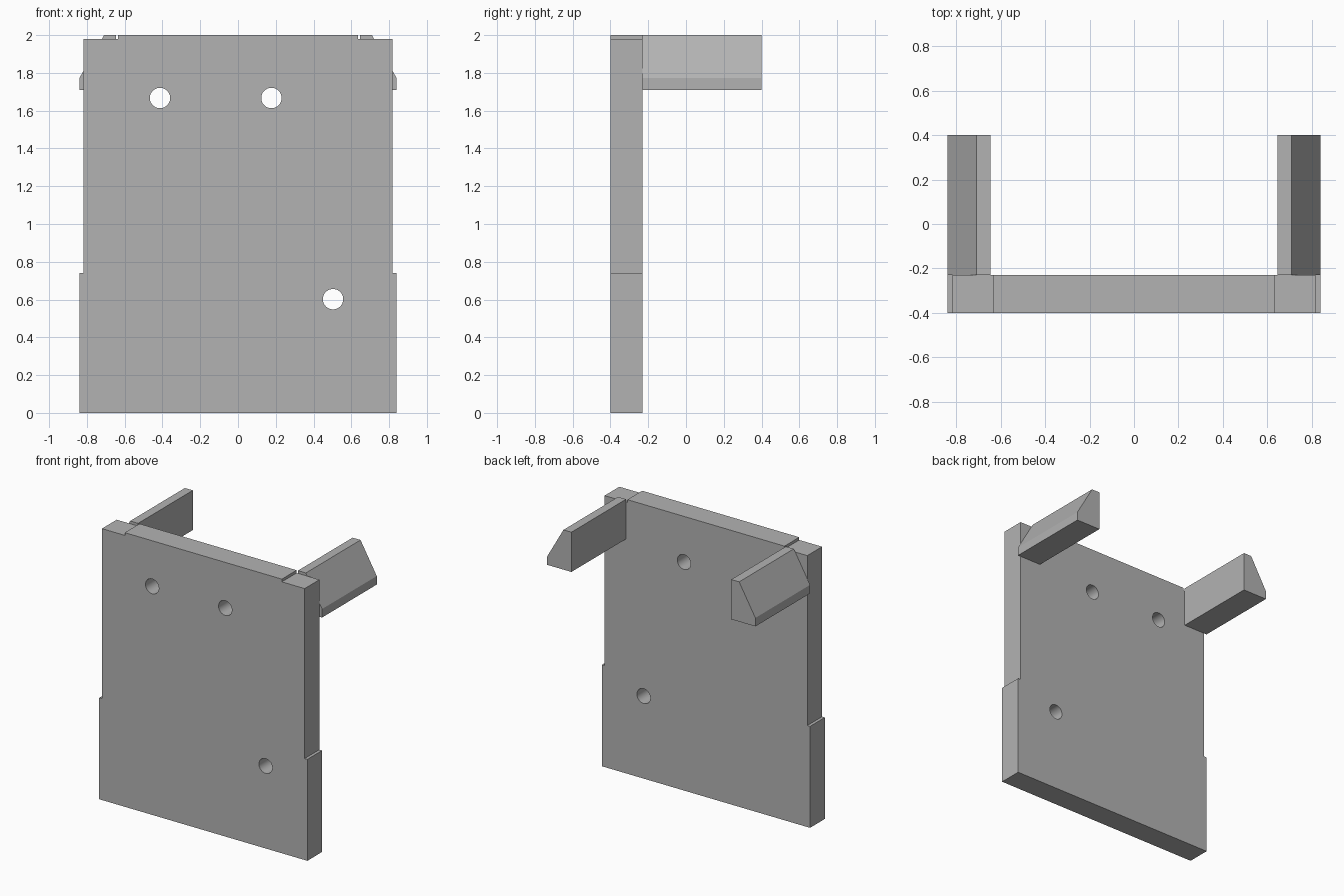
import bpy
import bmesh
import math

cube = bpy.data.objects.get("Cube")
if cube:
    bpy.data.objects.remove(cube, do_unlink=True)

GREY = (0.45, 0.45, 0.45, 1.0)
grey = bpy.data.materials.new("plain grey")
grey.use_nodes = True
grey.diffuse_color = GREY
grey.node_tree.nodes["Principled BSDF"].inputs["Base Color"].default_value = GREY

FRONT, PLATE_BACK, ARM_END = -0.40, -0.23, 0.40
TOP = 2.0


def extrude_profile(name, profile, y0, y1):
    """Extrude an (x, z) outline along y."""
    bm = bmesh.new()
    face = bm.faces.new([bm.verts.new((x, y0, z)) for x, z in profile])
    result = bmesh.ops.extrude_face_region(bm, geom=[face])
    verts = [v for v in result["geom"] if isinstance(v, bmesh.types.BMVert)]
    bmesh.ops.translate(bm, verts=verts, vec=(0, y1 - y0, 0))
    bmesh.ops.recalc_face_normals(bm, faces=bm.faces[:])
    mesh = bpy.data.meshes.new(name)
    bm.to_mesh(mesh)
    bm.free()
    mesh.materials.append(grey)
    obj = bpy.data.objects.new(name, mesh)
    bpy.context.collection.objects.link(obj)
    return obj


def mirrored(half):
    return [(-x, z) for x, z in half]


# Plate with stepped sides and lowered top corners
half = [(0.84, 0), (0.84, 0.74), (0.818, 0.74), (0.818, 1.98), (0.634, 1.98), (0.634, TOP)]
plate = extrude_profile("plate", half + mirrored(half)[::-1], FRONT, PLATE_BACK)

# Three round through-holes
for x, z in [(-0.413, 1.667), (0.177, 1.667), (0.503, 0.602)]:
    bpy.ops.mesh.primitive_cylinder_add(vertices=40, radius=0.054, depth=0.5,
                                        location=(x, -0.315, z),
                                        rotation=(math.pi / 2, 0, 0))
    cutter = bpy.context.object
    cutter.name = "hole_cutter"
    cutter.hide_render = True
    cutter.data.materials.append(grey)
    bpy.ops.object.select_all(action="DESELECT")
    plate.select_set(True)
    bpy.context.view_layer.objects.active = plate
    cut = plate.modifiers.new("hole", "BOOLEAN")
    cut.operation = "DIFFERENCE"
    cut.solver = "EXACT"
    cut.object = cutter
    bpy.ops.object.modifier_apply(modifier=cut.name)
    bpy.data.objects.remove(cutter, do_unlink=True)

bpy.ops.object.shade_smooth_by_angle(angle=math.radians(30))

# Arms with a sloped outer face, reaching back from the top corners
arm = [(0.645, 1.71), (0.84, 1.71), (0.84, 1.772), (0.709, TOP), (0.645, TOP)]
extrude_profile("left_arm", arm, PLATE_BACK, ARM_END)
extrude_profile("right_arm", mirrored(arm), PLATE_BACK, ARM_END)
